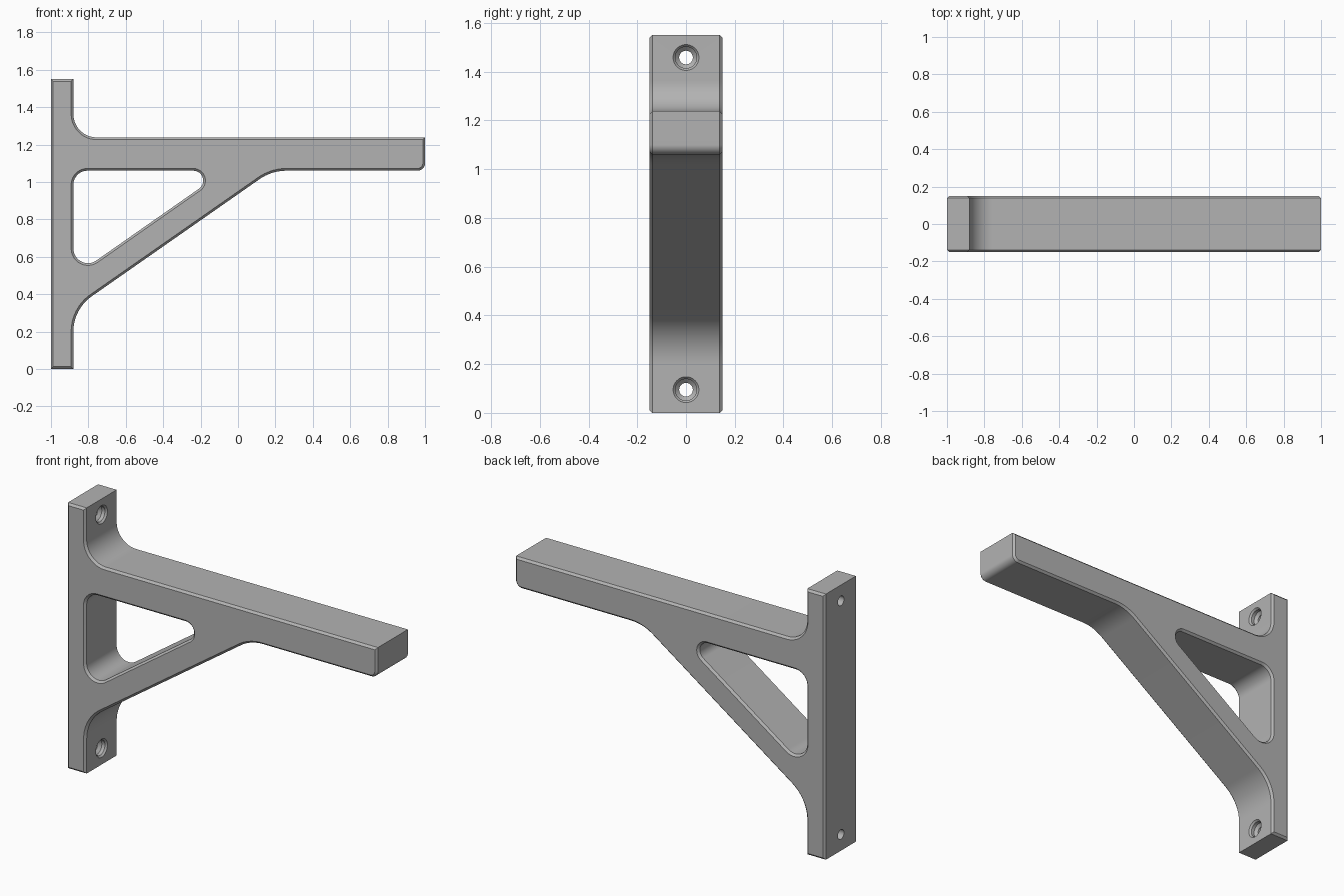
import bpy, bmesh, math
from mathutils import Vector

cube = bpy.data.objects.get("Cube")
if cube:
    bpy.data.objects.remove(cube, do_unlink=True)

HALF = 0.15      # half the bracket's depth
CHAMFER = 0.012

grey = bpy.data.materials.new("bracket grey")
grey.use_nodes = True
colour = (0.45, 0.45, 0.45, 1)
grey.diffuse_color = colour
grey.node_tree.nodes["Principled BSDF"].inputs["Base Color"].default_value = colour


def fillet(corners):
    """Turn (x, z, radius) corners into a rounded outline."""
    pts, n = [], len(corners)
    for i, (x, z, r) in enumerate(corners):
        p = Vector((x, z))
        if r == 0:
            pts.append(p)
            continue
        a = (Vector(corners[i - 1][:2]) - p).normalized()
        b = (Vector(corners[(i + 1) % n][:2]) - p).normalized()
        half = a.angle(b) / 2
        centre = p + (a + b).normalized() * r / math.sin(half)
        start = p + a * r / math.tan(half) - centre
        end = p + b * r / math.tan(half) - centre
        sweep = math.atan2(start.x * end.y - start.y * end.x, start.dot(end))
        steps = max(6, round(abs(sweep) / math.radians(4)))
        first = math.atan2(start.y, start.x)
        for k in range(steps + 1):
            t = first + sweep * k / steps
            pts.append(centre + r * Vector((math.cos(t), math.sin(t))))
    return pts


def offset(pts, d):
    """Shift an outline to its left by d with mitred corners."""
    out = []
    for i, p in enumerate(pts):
        a = (p - pts[i - 1]).normalized()
        b = (pts[(i + 1) % len(pts)] - p).normalized()
        na, nb = Vector((-a.y, a.x)), Vector((-b.y, b.x))
        out.append(p + (na + nb) * d / (1 + na.dot(nb)))
    return out


def add_object(name, bm):
    bmesh.ops.recalc_face_normals(bm, faces=bm.faces)
    mesh = bpy.data.meshes.new(name)
    bm.to_mesh(mesh)
    bm.free()
    mesh.materials.append(grey)
    obj = bpy.data.objects.new(name, mesh)
    bpy.context.collection.objects.link(obj)
    return obj


def bridge(bm, a, b):
    for i in range(len(a)):
        bm.faces.new((a[i - 1], a[i], b[i], b[i - 1]))


# Outline runs anticlockwise, the window clockwise, so material is on the left
outline = fillet([
    (-1, 0, 0), (-0.88, 0, 0), (-0.88, 0.32, 0.23), (0.18, 1.06, 0.25),
    (1, 1.06, 0.04), (1, 1.238, 0), (-0.88, 1.238, 0.125),
    (-0.88, 1.55, 0), (-1, 1.55, 0)])
window = fillet([
    (-0.88, 0.494, 0.078), (-0.88, 1.06, 0.075), (-0.071, 1.06, 0.053)])

# Bracket body with chamfered rims
bm = bmesh.new()
rims = {-1: [], 1: []}
for pts in (outline, window):
    inner = offset(pts, CHAMFER)
    layers = [(inner, -HALF), (pts, CHAMFER - HALF),
              (pts, HALF - CHAMFER), (inner, HALF)]
    rings = [[bm.verts.new((p.x, y, p.y)) for p in loop] for loop, y in layers]
    for a, b in zip(rings, rings[1:]):
        bridge(bm, a, b)
    rims[-1].append(rings[0])
    rims[1].append(rings[-1])
for side, loops in rims.items():
    edges = [bm.edges.get((r[i - 1], r[i])) for r in loops for i in range(len(r))]
    bmesh.ops.triangle_fill(bm, edges=edges, use_beauty=True,
                            normal=(0, side, 0))
bracket = add_object("shelf_bracket", bm)

# Stepped screw holes through the wall plate
profile = [(-0.87, 0.062), (-0.89, 0.044), (-0.91, 0.044),
           (-0.925, 0.028), (-1.02, 0.028)]
for name, z in (("lower_screw_hole", 0.095), ("upper_screw_hole", 1.458)):
    bm = bmesh.new()
    rings = [[bm.verts.new((x, r * math.cos(t), z + r * math.sin(t)))
              for t in (math.tau * k / 48 for k in range(48))]
             for x, r in profile]
    for a, b in zip(rings, rings[1:]):
        bridge(bm, a, b)
    bm.faces.new(rings[0])
    bm.faces.new(rings[-1])
    cutter = add_object(name, bm)
    cutter.hide_render = True
    mod = bracket.modifiers.new(name, 'BOOLEAN')
    mod.operation = 'DIFFERENCE'
    mod.solver = 'EXACT'
    mod.object = cutter
    bpy.context.view_layer.objects.active = bracket
    bpy.ops.object.modifier_apply(modifier=name)
    bpy.data.objects.remove(cutter, do_unlink=True)

bpy.ops.object.select_all(action='DESELECT')
bracket.select_set(True)
bpy.context.view_layer.objects.active = bracket
bpy.ops.object.shade_smooth_by_angle(angle=math.radians(25))
